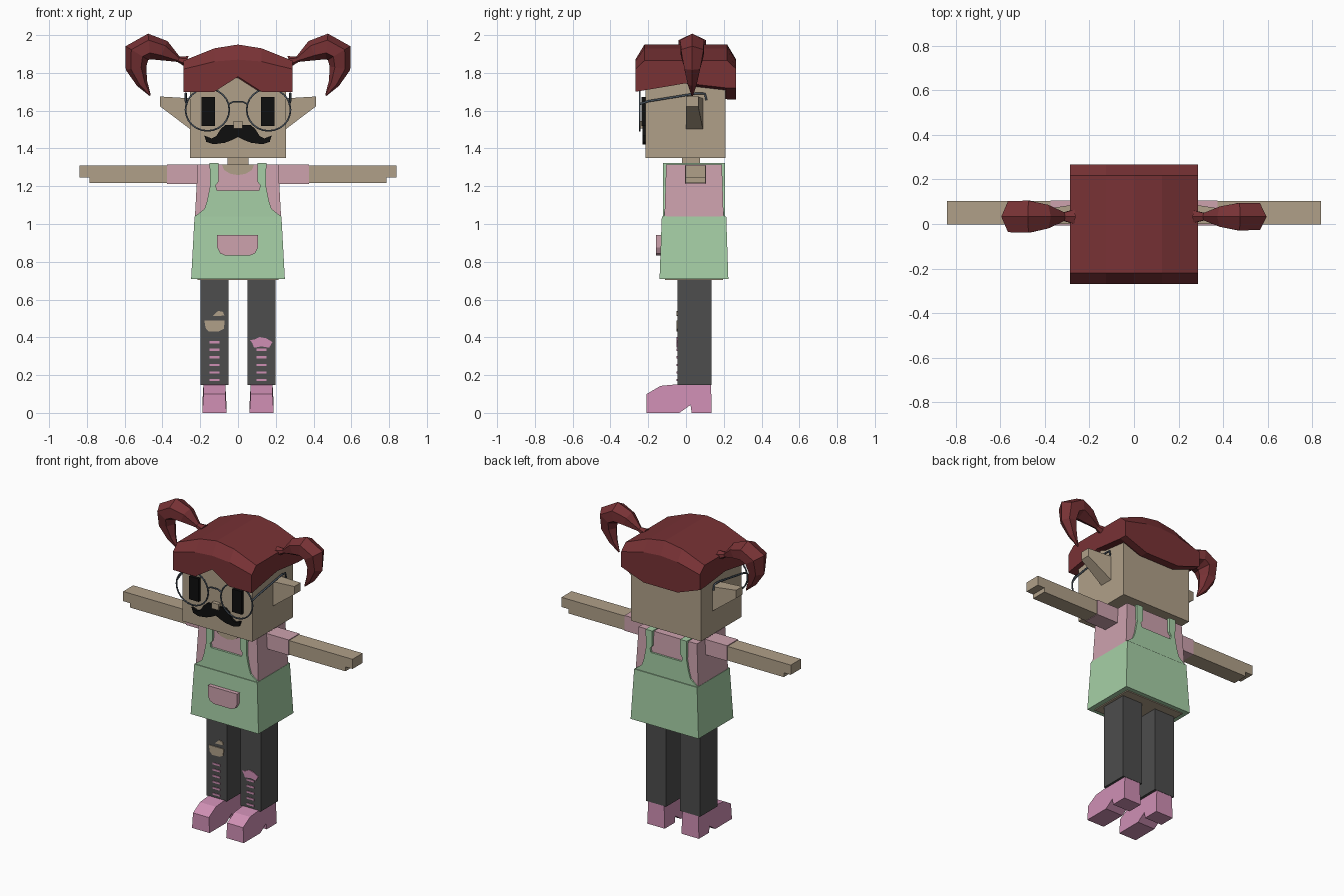
import bpy, bmesh, math
from mathutils import Vector

if "Cube" in bpy.data.objects:
    bpy.data.objects.remove(bpy.data.objects["Cube"])


def material(name, code):
    srgb = [int(code[i:i + 2], 16) / 255 for i in (0, 2, 4)]
    col = [((c + 0.055) / 1.055) ** 2.4 if c > 0.04 else c / 12.92 for c in srgb] + [1]
    m = bpy.data.materials.new(name)
    m.use_nodes = True
    m.diffuse_color = col
    m.node_tree.nodes["Principled BSDF"].inputs["Base Color"].default_value = col
    return m


SKIN = material("skin", "B0A089")
HAIR = material("dark red hair", "783235")
PINK = material("pink cloth", "CDA2AE")
GREEN = material("green apron", "A6CFA6")
GREY = material("charcoal trousers", "4D4D4D")
ROSE = material("rose shoes", "CF8FB4")
BLACK = material("black", "0E0E0E")
WIRE = material("wire frame", "4A5560")


def loft(name, rings, mat):
    """Skin equal rings of points and cap both ends."""
    bm = bmesh.new()
    loops = [[bm.verts.new(p) for p in ring] for ring in rings]
    n = len(loops[0])
    for a, b in zip(loops, loops[1:]):
        for i in range(n):
            j = (i + 1) % n
            bm.faces.new((a[i], a[j], b[j], b[i]))
    bm.faces.new(loops[0])
    bm.faces.new(loops[-1])
    bmesh.ops.recalc_face_normals(bm, faces=bm.faces)
    me = bpy.data.meshes.new(name)
    bm.to_mesh(me)
    bm.free()
    me.materials.append(mat)
    ob = bpy.data.objects.new(name, me)
    bpy.context.collection.objects.link(ob)
    return ob


def rect(x0, x1, y0, y1, z):
    return [(x0, y0, z), (x1, y0, z), (x1, y1, z), (x0, y1, z)]


def box(name, x, y, z, mat):
    x = sorted(x)
    return loft(name, [rect(*x, *y, z[0]), rect(*x, *y, z[1])], mat)


def plate(name, pts, y0, y1, mat):
    """Outline in x, z pushed through from y0 to y1."""
    return loft(name, [[(x, y, z) for x, z in pts] for y in (y0, y1)], mat)


def mirrored(pts):
    return pts + [(-x, z) for x, z in reversed(pts) if x]


def tube(name, pts, mat, closed=False, r=0.005):
    cu = bpy.data.curves.new(name, 'CURVE')
    cu.dimensions = '3D'
    cu.bevel_depth = r
    cu.bevel_resolution = 1
    sp = cu.splines.new('POLY')
    sp.points.add(len(pts) - 1)
    for p, co in zip(sp.points, pts):
        p.co = (*co, 1)
    sp.use_cyclic_u = closed
    cu.materials.append(mat)
    ob = bpy.data.objects.new(name, cu)
    bpy.context.collection.objects.link(ob)
    bpy.ops.object.select_all(action='DESELECT')
    ob.select_set(True)
    bpy.context.view_layer.objects.active = ob
    bpy.ops.object.convert(target='MESH')


# Head, neck and nose
box("head", (-.255, .255), (-.215, .208), (1.35, 1.8), SKIN)
box("neck", (-.055, .055), (-.02, .075), (1.28, 1.36), SKIN)
box("nose", (-.025, .025), (-.24, -.21), (1.505, 1.545), SKIN)

# Hair cap: cross-sections from side to side, arched, with a parted fringe
columns = [(.288, 1.865, 1.82, 1.70, 1.72), (.125, 1.93, 1.86, 1.70, 1.66)]
middle = (0, 1.95, 1.87, 1.78, 1.66)
columns = [(-c[0], *c[1:]) for c in columns] + [middle] + columns[::-1]
loft("hair_cap", [[(x, -.268, fringe), (x, -.268, edge), (x, -.22, top),
                   (x, .218, top), (x, .266, edge), (x, .266, back),
                   (x, .218, back), (x, 0, 1.745)]
                  for x, top, edge, fringe, back in columns], HAIR)


# Pigtails: tapered loops swept along a hooked path
def pigtail(name, s, fat):
    path = [(.27, 1.86, .03, .03), (.315, 1.872, .015, .018), (.395, 1.918, .055, .05),
            (.47, 1.94, .068, .068), (.535, 1.905, .07, .066), (.54, 1.825, .055, .046),
            (.508, 1.745, .03, .026), (.465, 1.68, .004, .004)]
    rings = []
    for i, (x, z, w, d) in enumerate(path):
        a, b = path[max(i - 1, 0)], path[min(i + 1, len(path) - 1)]
        t = Vector((b[0] - a[0], b[1] - a[1])).normalized()
        ring = []
        for k in range(6):
            u = math.radians(30 + 60 * k)
            across = w * math.sin(u)
            ring.append((s * (x - t.y * across), .033 + fat * d * math.cos(u),
                         z + t.x * across))
        rings.append(ring)
    loft(name, rings, HAIR)


pigtail("left_pigtail", 1, 1.05)
pigtail("right_pigtail", -1, 1.22)

# Moustache
plate("moustache", mirrored([(0, 1.525), (.065, 1.525), (.09, 1.505), (.115, 1.465),
                             (.14, 1.453), (.178, 1.468), (.168, 1.435), (.13, 1.422),
                             (.07, 1.43), (.03, 1.445), (0, 1.46)]), -.23, -.212, BLACK)

# Torso, skirt and skin underside
loft("torso", [rect(-.23, .23, -.115, .2, 1.0), rect(-.213, .213, -.105, .19, 1.315)], PINK)
loft("apron_skirt", [rect(-.248, .248, -.14, .224, .71),
                     rect(-.23, .23, -.128, .213, 1.04)], GREEN)
box("hip_underside", (-.215, .215), (-.11, .195), (.704, .72), SKIN)
neckline = [(.085 * math.cos(math.radians(a)), 1.314 - .055 * math.sin(math.radians(a)))
            for a in range(0, 181, 30)]
plate("neckline", neckline, -.113, -.105, SKIN)

# Apron bib with straps, front and back
bib = mirrored([(.23, 1.03), (.228, 1.042), (.205, 1.058), (.178, 1.08), (.163, 1.125),
                (.148, 1.2), (.15, 1.322), (.102, 1.322), (.102, 1.225), (.118, 1.205),
                (.112, 1.178)])
plate("front_bib", bib, -.123, -.104, GREEN)
plate("back_bib", bib, .188, .207, GREEN)
plate("pocket", [(-.11, .942), (.105, .942), (.105, .875), (.09, .845), (.06, .832),
                 (-.065, .832), (-.095, .845), (-.11, .875)], -.158, -.125, PINK)

for s, side in ((1, "left"), (-1, "right")):
    # Eyes and glasses
    box(side + "_eye", (s * .123, s * .192), (-.236, -.21), (1.52, 1.672), BLACK)
    ring = [(s * .162 + .116 * math.cos(a), -.245, 1.605 + .112 * math.sin(a))
            for a in (math.tau * k / 24 for k in range(24))]
    tube(side + "_lens_rim", ring, WIRE, True)
    tube(side + "_temple", [(s * .272, -.245, 1.635), (s * .276, -.2, 1.65),
                            (s * .276, .06, 1.692), (s * .276, .1, 1.69),
                            (s * .276, .108, 1.655)], WIRE, r=.006)

    # Ears: wedges that narrow toward the tip
    loft(side + "_ear", [[(s * x, y0, z0), (s * x, y1, z0), (s * x, y1, z1), (s * x, y0, z1)]
                         for x, y0, y1, z0, z1 in ((.25, 0, .09, 1.5, 1.665),
                                                   (.412, 0, .065, 1.622, 1.675))], SKIN)

    # Arms: sleeve, forearm, fingers
    box(side + "_sleeve", (s * .2, s * .375), (-.006, .106), (1.213, 1.314), PINK)
    box(side + "_forearm", (s * .37, s * .787), (-.002, .103), (1.216, 1.309), SKIN)
    box(side + "_fingers", (s * .78, s * .838), (-.002, .103), (1.245, 1.309), SKIN)
    box(side + "_shoulder_strap", (s * .102, s * .15), (-.11, .195), (1.31, 1.322), GREEN)

    # Legs and heeled shoes
    box(side + "_leg", (s * .05, s * .198), (-.045, .135), (.148, .73), GREY)
    shoe = [(-.21, 0), (-.208, .1), (-.135, .143), (-.04, .152), (.133, .152),
            (.135, 0), (.03, 0), (.024, .042), (-.035, 0)]
    loft(side + "_shoe", [[(s * (.125 + e * (.064 if z < .09 else .058)), y, z)
                           for y, z in shoe] for e in (-1, 1)], ROSE)

    # Laced slashes on the shins
    for k in range(6):
        z = .174 + k * .04
        box(f"{side}_slash_{k + 1}", (s * .097, s * .152), (-.049, -.043),
            (z - .006, z + .006), ROSE)

# Bridge of the glasses
tube("glasses_bridge", [(-.05, -.245, 1.635), (-.025, -.245, 1.647),
                        (.025, -.245, 1.647), (.05, -.245, 1.635)], WIRE)

# Torn knees
plate("right_knee_tear", [(-.178, .49), (-.07, .49), (-.075, .445), (-.1, .432),
                          (-.155, .43), (-.172, .45)], -.05, -.043, SKIN)
plate("right_small_tear", [(-.135, .512), (-.072, .515), (-.08, .535), (-.105, .54)],
      -.05, -.043, SKIN)
plate("left_knee_tear", [(.064, .385), (.09, .39), (.115, .402), (.15, .395), (.182, .375),
                         (.165, .345), (.125, .352), (.085, .345), (.075, .37)],
      -.05, -.043, ROSE)
